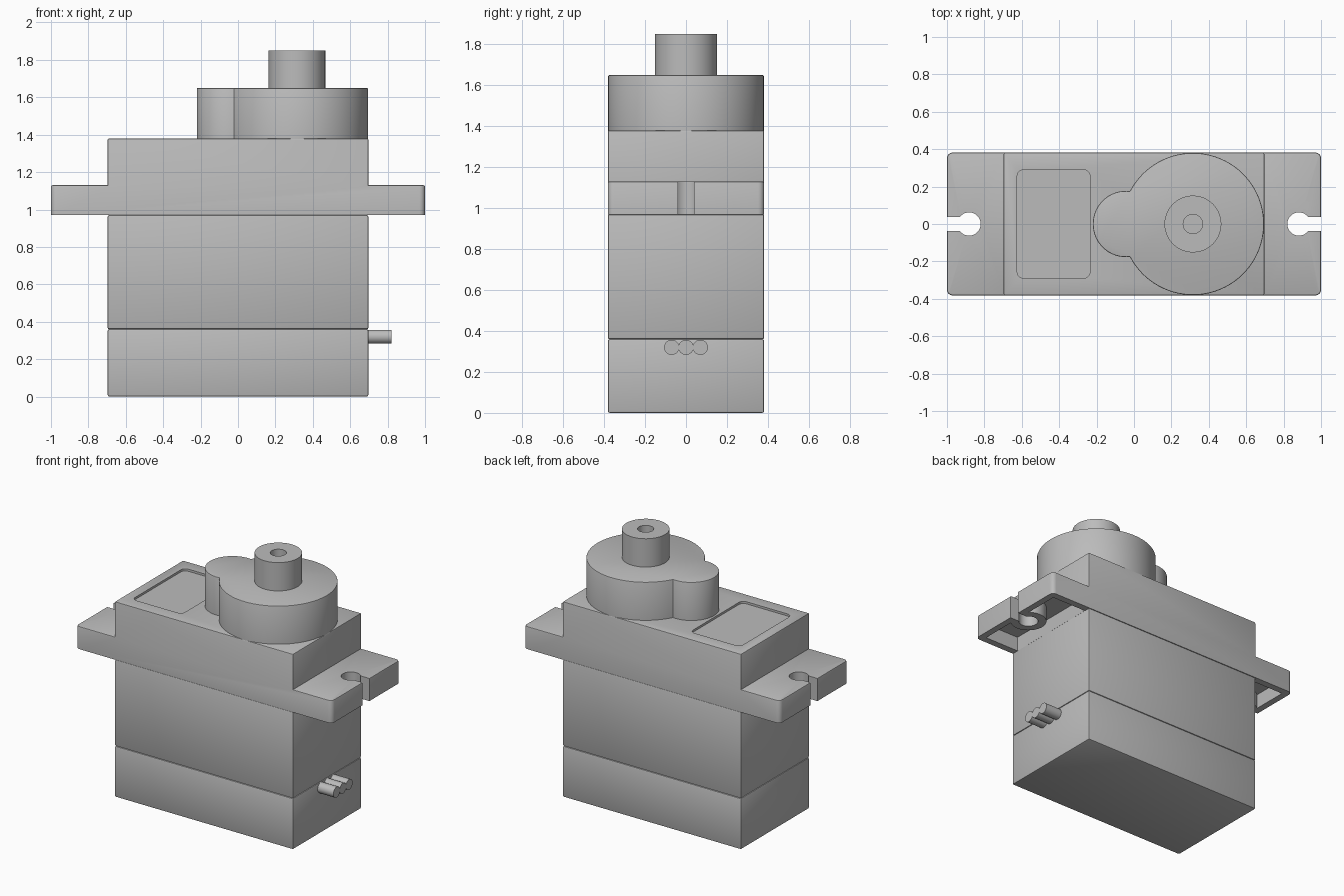
import bpy, bmesh, math
from mathutils import Matrix, Vector

cube = bpy.data.objects.get("Cube")
if cube:
    bpy.data.objects.remove(cube, do_unlink=True)

grey = bpy.data.materials.new("plain grey")
grey.use_nodes = True
COLOUR = (0.5, 0.5, 0.5, 1)
grey.diffuse_color = COLOUR
grey.node_tree.nodes["Principled BSDF"].inputs["Base Color"].default_value = COLOUR


def finish(name, bm):
    bmesh.ops.recalc_face_normals(bm, faces=bm.faces[:])
    mesh = bpy.data.meshes.new(name)
    bm.to_mesh(mesh)
    bm.free()
    mesh.materials.append(grey)
    obj = bpy.data.objects.new(name, mesh)
    bpy.context.collection.objects.link(obj)
    return obj


def bevel(bm, rule, width, segments=2):
    edges = [e for e in bm.edges if rule(e)]
    bmesh.ops.bevel(bm, geom=edges, offset=width, segments=segments, profile=0.5, affect='EDGES')


def upright(e):
    a, b = e.verts
    return abs(a.co.z - b.co.z) > 0.01 and (a.co.xy - b.co.xy).length < 1e-4


def prism(points, low, high):
    """Solid from an outline in plan, extruded upwards."""
    bm = bmesh.new()
    face = bm.faces.new([bm.verts.new((x, y, low)) for x, y in points])
    out = bmesh.ops.extrude_face_region(bm, geom=[face])
    bmesh.ops.translate(bm, vec=(0, 0, high - low),
                        verts=[v for v in out["geom"] if isinstance(v, bmesh.types.BMVert)])
    bmesh.ops.recalc_face_normals(bm, faces=bm.faces[:])
    return bm


def box(x0, x1, y, z0, z1):
    return prism([(x0, -y), (x1, -y), (x1, y), (x0, y)], z0, z1)


def arc(cx, radius, start, end, n):
    return [(cx + radius * math.cos(start + (end - start) * i / n),
             radius * math.sin(start + (end - start) * i / n)) for i in range(n + 1)]


def circle(cx, radius, n=48):
    return arc(cx, radius, 0, math.tau, n)[:-1]


def boolean(obj, bm, operation):
    tool = finish("tool", bm)
    mod = obj.modifiers.new("shape", 'BOOLEAN')
    mod.object, mod.operation, mod.solver = tool, operation, 'EXACT'
    bpy.context.view_layer.objects.active = obj
    bpy.ops.object.modifier_apply(modifier=mod.name)
    bpy.data.objects.remove(tool, do_unlink=True)


HALF_X, HALF_Y = 0.697, 0.382

# Bottom cover and main case, with softened edges that leave a fine seam
for name, z0, z1 in (("bottom_cover", 0, 0.36), ("main_case", 0.36, 0.97)):
    bm = box(-HALF_X, HALF_X, HALF_Y, z0, z1)
    bevel(bm, lambda e: True, 0.009)
    finish(name, bm)

# Upper case: T-shaped side profile with two mounting ears
profile = [(-1, 0.97), (1, 0.97), (1, 1.13), (HALF_X, 1.13),
           (HALF_X, 1.38), (-HALF_X, 1.38), (-HALF_X, 1.13), (-1, 1.13)]
bm = prism(profile, -HALF_Y, HALF_Y)
bmesh.ops.rotate(bm, matrix=Matrix.Rotation(math.pi / 2, 3, 'X'), verts=bm.verts[:])
bevel(bm, lambda e: upright(e) and abs(e.verts[0].co.x) > 0.99, 0.03, 4)
bevel(bm, lambda e: e.is_convex and e.calc_face_angle(0) > 1
      and min(v.co.z for v in e.verts) > 1, 0.008)
upper = finish("upper_case", bm)

# Hollow undersides, screw bosses and open screw slots
for s in (-1, 1):
    boolean(upper, box(*sorted((s * (HALF_X - 0.005), s * 0.955)), 0.335, 0.9, 1.07), 'DIFFERENCE')
    boolean(upper, prism(circle(s * 0.882, 0.115), 0.97, 1.1), 'UNION')
    boolean(upper, prism(circle(s * 0.882, 0.062), 0.9, 1.2), 'DIFFERENCE')
    boolean(upper, box(*sorted((s * 0.9, s * 1.1)), 0.038, 0.9, 1.2), 'DIFFERENCE')

# Shallow rounded label recess on top
bm = box(-0.625, -0.235, 0.29, 1.365, 1.45)
bevel(bm, upright, 0.035, 5)
boolean(upper, bm, 'DIFFERENCE')

# Gear housing: large round with a smaller lobe at its side
BIG, SMALL, CX, SX = 0.38, 0.177, 0.315, -0.043
gap = CX - SX
meet = (gap ** 2 + BIG ** 2 - SMALL ** 2) / (2 * gap)
a = math.acos(-meet / BIG)
b = math.acos((gap - meet) / SMALL)
outline = arc(CX, BIG, -a, a, 72)[:-1] + arc(SX, SMALL, b, math.tau - b, 36)[:-1]
bm = prism(outline, 1.37, 1.65)
bevel(bm, lambda e: min(v.co.z for v in e.verts) > 1.64, 0.006)
finish("gear_housing", bm)

# Output shaft with a screw hole
shaft = finish("output_shaft", prism(circle(CX, 0.152), 1.64, 1.85))
boolean(shaft, prism(circle(CX, 0.052, 32), 1.68, 1.9), 'DIFFERENCE')

# Three short wires leaving the side
for i, part in enumerate(("front", "middle", "back")):
    bm = prism(circle(0, 0.037, 24), 0.68, 0.82)
    bmesh.ops.rotate(bm, matrix=Matrix.Rotation(math.pi / 2, 3, 'Y'), verts=bm.verts[:])
    bmesh.ops.translate(bm, vec=Vector((0, (i - 1) * 0.07, 0.32)), verts=bm.verts[:])
    finish(part + "_wire", bm)

# Smooth rounded surfaces, crisp corners
bpy.ops.object.select_all(action='DESELECT')
for obj in bpy.context.collection.objects:
    if obj.type == 'MESH' and grey.name in obj.data.materials:
        obj.select_set(True)
        bpy.context.view_layer.objects.active = obj
bpy.ops.object.shade_smooth_by_angle(angle=math.radians(30))
